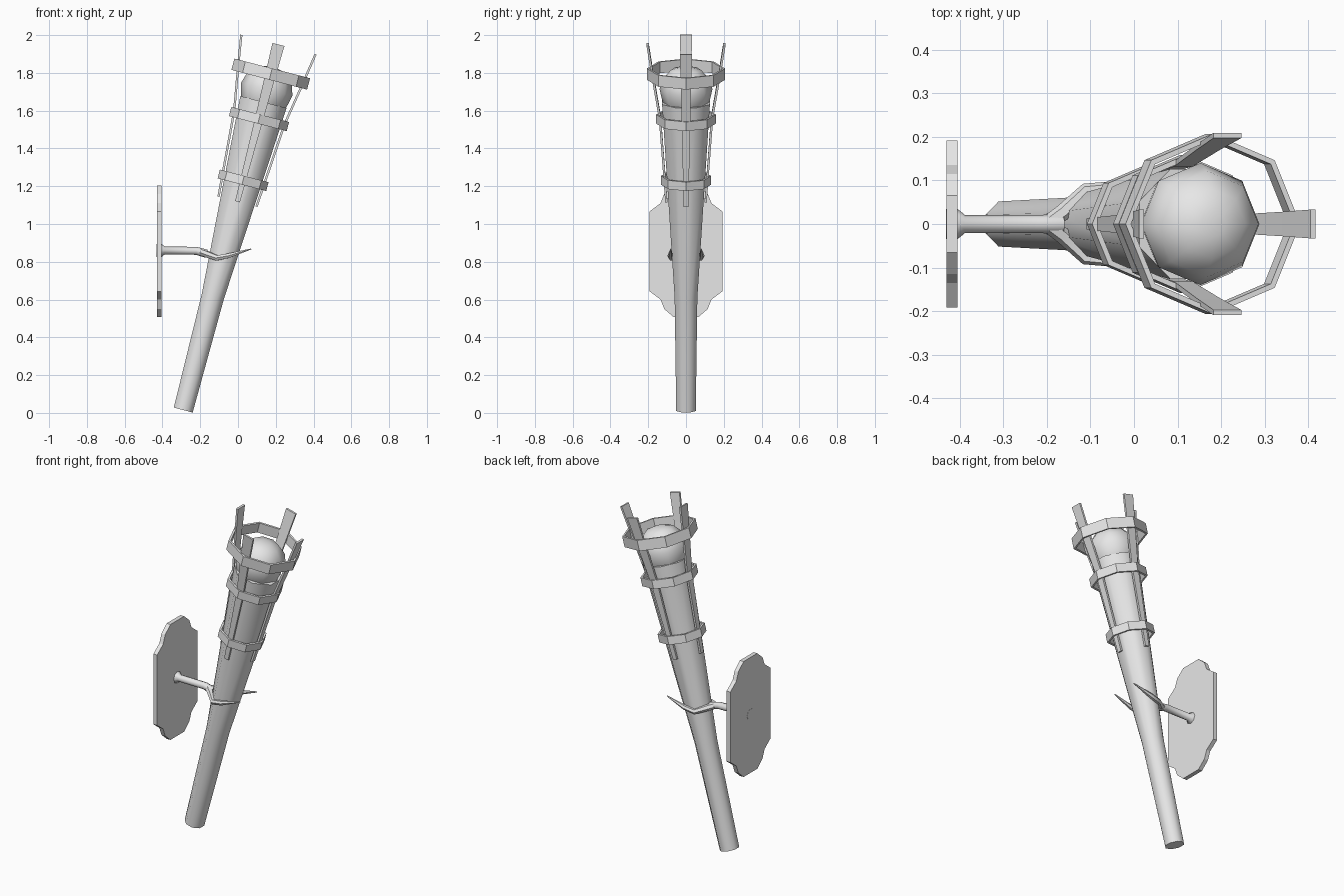
import bpy, bmesh, math
from mathutils import Matrix, Vector

if "Cube" in bpy.data.objects:
    bpy.data.objects.remove(bpy.data.objects["Cube"], do_unlink=True)

grey = bpy.data.materials.new("plain grey")
grey.use_nodes = True
grey.diffuse_color = (0.8, 0.8, 0.8, 1)
grey.node_tree.nodes["Principled BSDF"].inputs["Base Color"].default_value = (0.8, 0.8, 0.8, 1)

# Torch frame: local z runs along the leaning shaft
LEAN = Matrix.Translation((-0.29, 0, 0.015)) @ Matrix.Rotation(math.radians(14.6), 4, 'Y')


def loft(name, sections, matrix=Matrix(), loop=False, smooth=None):
    """Skin a list of equal-sized point rings; cap the ends unless looped."""
    bm = bmesh.new()
    rows = [[bm.verts.new(p) for p in ring] for ring in sections]
    n = len(rows[0])
    pairs = list(zip(rows, rows[1:])) + ([(rows[-1], rows[0])] if loop else [])
    for a, b in pairs:
        for i in range(n):
            j = (i + 1) % n
            bm.faces.new((a[i], a[j], b[j], b[i]))
    if not loop:
        bm.faces.new(rows[0])
        bm.faces.new(rows[-1])
    bmesh.ops.recalc_face_normals(bm, faces=bm.faces)
    mesh = bpy.data.meshes.new(name)
    bm.to_mesh(mesh)
    bm.free()
    mesh.transform(matrix)
    mesh.materials.append(grey)
    obj = bpy.data.objects.new(name, mesh)
    bpy.context.collection.objects.link(obj)
    if smooth:
        bpy.ops.object.select_all(action='DESELECT')
        obj.select_set(True)
        bpy.context.view_layer.objects.active = obj
        bpy.ops.object.shade_smooth_by_angle(angle=math.radians(smooth))
    return obj


def circle(r, z, sides=8, turn=0.0):
    angles = [2 * math.pi * (i + turn) / sides for i in range(sides)]
    return [Vector((r * math.cos(a), r * math.sin(a), z)) for a in angles]


def tube(name, path, sides=8):
    """Round bar along (point, radius) pairs."""
    pts = [Vector(p) for p, r in path]
    sections = []
    for i, (p, r) in enumerate(path):
        direction = pts[min(i + 1, len(pts) - 1)] - pts[max(i - 1, 0)]
        rot = direction.to_track_quat('Z', 'Y')
        sections.append([pts[i] + rot @ c for c in circle(r, 0, sides)])
    return loft(name, sections, smooth=50)


# Shaft and the rounded head in its mouth
shaft = [(0.056, 0), (0.065, 0.62), (0.137, 1.685), (0.11, 1.685), (0.105, 1.65)]
loft("shaft", [circle(r, z, turn=0.5) for r, z in shaft], LEAN, smooth=50)
head = [(0.105, 1.64), (0.125, 1.69), (0.14, 1.755), (0.122, 1.815), (0.08, 1.86), (0.03, 1.875)]
loft("torch_head", [circle(r, z) for r, z in head], LEAN, smooth=60)

# Eight-sided hoops
for name, r, z, h in (("lower_hoop", 0.133, 1.257, 0.048),
                      ("middle_hoop", 0.158, 1.592, 0.05),
                      ("upper_hoop", 0.207, 1.838, 0.062)):
    corners = [(r, z - h / 2), (r, z + h / 2), (r - 0.013, z + h / 2), (r - 0.013, z - h / 2)]
    loft(name, [circle(a, b) for a, b in corners], LEAN, loop=True)

# Four flaring slats: height, outward distance, width
slat = [(1.14, 0.11, 0.026), (1.6, 0.144, 0.044), (1.838, 0.184, 0.056), (2.0, 0.209, 0.066)]
for i, side in enumerate(("left", "back", "right", "front")):
    sections = [[(r - 0.012, -w / 2, z), (r, -w / 2, z), (r, w / 2, z), (r - 0.012, w / 2, z)]
                for z, r, w in slat]
    loft(side + "_slat", sections, LEAN @ Matrix.Rotation(i * math.pi / 2, 4, 'Z'))

# Scalloped wall plate, mirrored from one quarter outline
quarter = [(0.192, 0.212), (0.135, 0.255), (0.115, 0.305), (0.065, 0.348)]
right_half = [(y, -z) for y, z in reversed(quarter)] + quarter
outline = right_half + [(-y, z) for y, z in reversed(right_half)]
loft("wall_plate", [[(x, y, 0.855 + z) for y, z in outline] for x in (-0.43, -0.405)])

# Bracket arm with flared foot
tube("bracket_arm", [((-0.431, 0, 0.86), 0.034), ((-0.404, 0, 0.86), 0.034),
                     ((-0.388, 0, 0.86), 0.021), ((-0.22, 0, 0.858), 0.021),
                     ((-0.165, 0, 0.842), 0.022)])

# Forked prongs hugging the shaft
for side, s in (("back", 1), ("front", -1)):
    tube(side + "_prong", [((-0.2, 0, 0.853), 0.018), ((-0.165, s * 0.025, 0.84), 0.019),
                           ((-0.11, s * 0.078, 0.82), 0.016), ((-0.05, s * 0.084, 0.832), 0.014),
                           ((0.07, s * 0.08, 0.868), 0.003)], sides=6)
